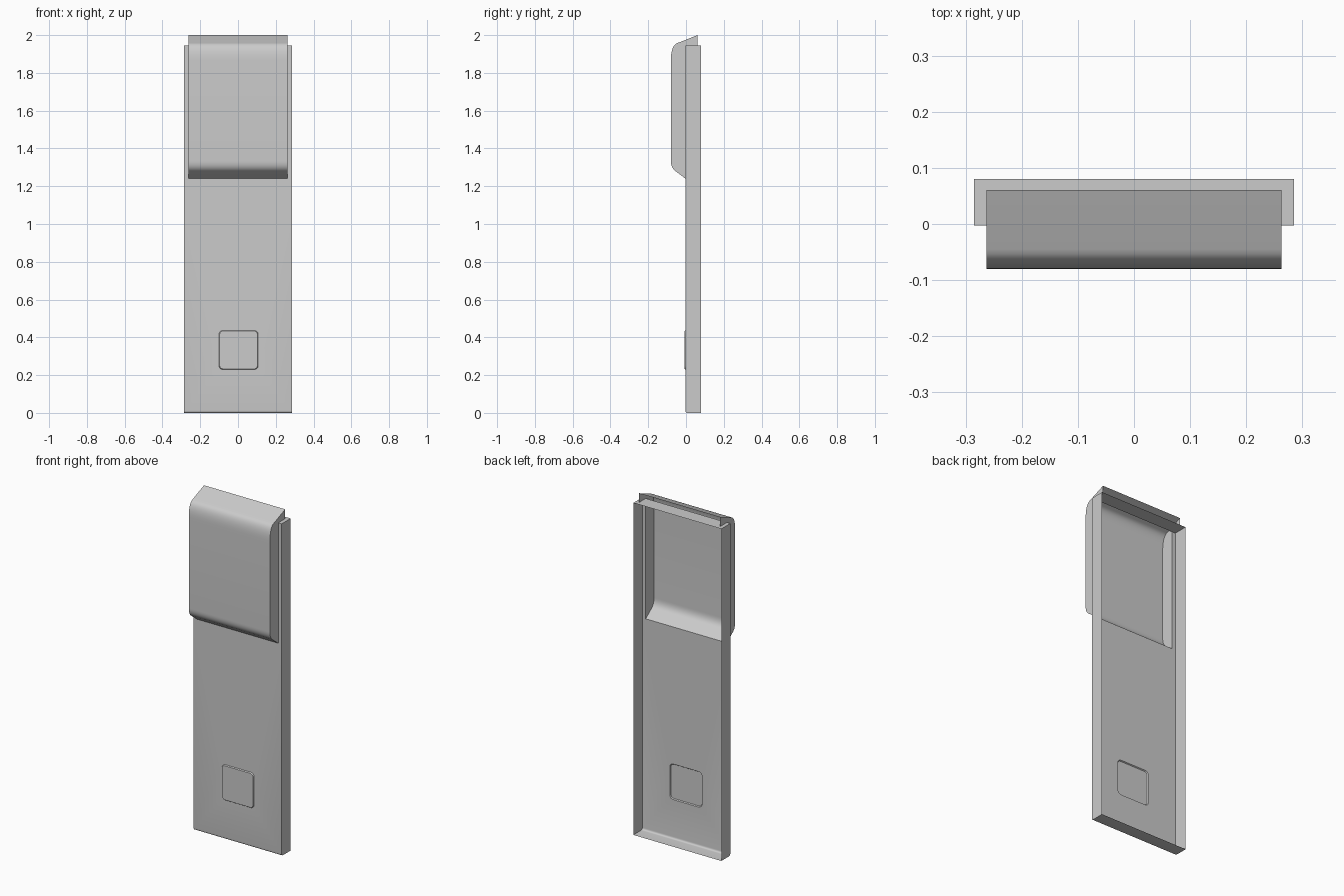
import bpy, bmesh, math

if "Cube" in bpy.data.objects:
    bpy.data.objects.remove(bpy.data.objects["Cube"])

W, HW = 0.285, 0.263           # half widths: body, hood
YF, YB, YH = -0.003, 0.08, 0.061  # body front, body back, hood back
TOP, SPLIT = 1.945, 1.24       # body top, lower edge of hood opening


def finish(bm, name):
    bmesh.ops.remove_doubles(bm, verts=bm.verts, dist=1e-5)
    bmesh.ops.recalc_face_normals(bm, faces=bm.faces)
    me = bpy.data.meshes.new(name)
    bm.to_mesh(me)
    bm.free()
    ob = bpy.data.objects.new(name, me)
    bpy.context.collection.objects.link(ob)
    bpy.ops.object.select_all(action='DESELECT')
    bpy.context.view_layer.objects.active = ob
    ob.select_set(True)
    bpy.ops.object.shade_smooth_by_angle(angle=math.radians(35))
    return ob


def face(bm, pts):
    return bm.faces.new([bm.verts.new(p) for p in pts])


def curve(a, c, b, n=8):
    """Points along a quadratic curve from a to b with control c."""
    return [tuple((1 - t) ** 2 * a[i] + 2 * t * (1 - t) * c[i] + t * t * b[i] for i in (0, 1))
            for t in (k / n for k in range(n + 1))]


def sweep(bm, prof, hw):
    """Strip of quads from a (y, z) profile across x."""
    for (y0, z0), (y1, z1) in zip(prof, prof[1:]):
        face(bm, [(-hw, y0, z0), (hw, y0, z0), (hw, y1, z1), (-hw, y1, z1)])


def rounded(h, r, y, cx=0.003, cz=0.333, n=5):
    """Rounded square loop facing the front."""
    pts = []
    for q in range(4):
        mx, mz = ((1, 1), (-1, 1), (-1, -1), (1, -1))[q]
        for k in range(n + 1):
            a = math.pi / 2 * (q + k / n)
            pts.append((cx + mx * (h - r) + r * math.cos(a), y,
                        cz + mz * (h - r) + r * math.sin(a)))
    return pts


# Body: thin tray open at the back, with an opening under the hood
bm = bmesh.new()
R = 0.012
edge = curve((YF + R, 0), (YF, 0), (YF, R), 4)
sweep(bm, [(YB, 0)] + edge, W)
face(bm, [(-W, YF, TOP), (W, YF, TOP), (W, YB, TOP), (-W, YB, TOP)])
for s in (-1, 1):
    side = [(YB, 0)] + edge + [(YF, SPLIT), (YF, TOP), (YB, TOP)]
    face(bm, [(s * W, y, z) for y, z in side])
    face(bm, [(s * HW, YF, SPLIT), (s * W, YF, SPLIT), (s * W, YF, TOP), (s * HW, YF, TOP)])
# lower front panel with the button cut-out
outline = [(-W, YF, R), (W, YF, R), (W, YF, SPLIT), (HW, YF, SPLIT),
           (-HW, YF, SPLIT), (-W, YF, SPLIT)]
edges = []
for loop in (outline, rounded(0.104, 0.022, YF)):
    vs = [bm.verts.new(p) for p in loop]
    edges += [bm.edges.new((vs[i], vs[i - 1])) for i in range(len(vs))]
bmesh.ops.triangle_fill(bm, edges=edges, use_beauty=True, normal=(0, -1, 0))
finish(bm, "body_tray")

# Raised hollow button
bm = bmesh.new()
a, b = rounded(0.104, 0.022, YF), rounded(0.1, 0.018, -0.009)
for i in range(len(a)):
    face(bm, [a[i - 1], a[i], b[i], b[i - 1]])
face(bm, b)
finish(bm, "button")

# Hood: bulging cover, open towards the back
bm = bmesh.new()
prof = ([(YF, SPLIT)] + curve((-0.057, 1.281), (-0.08, 1.298), (-0.08, 1.335))
        + curve((-0.08, 1.865), (-0.08, 1.947), (-0.045, 1.958)) + [(YH, 2.0)])
sweep(bm, prof, HW)
for s in (-1, 1):
    face(bm, [(s * HW, y, z) for y, z in prof + [(YH, TOP), (YF, TOP)]])
finish(bm, "hood")
